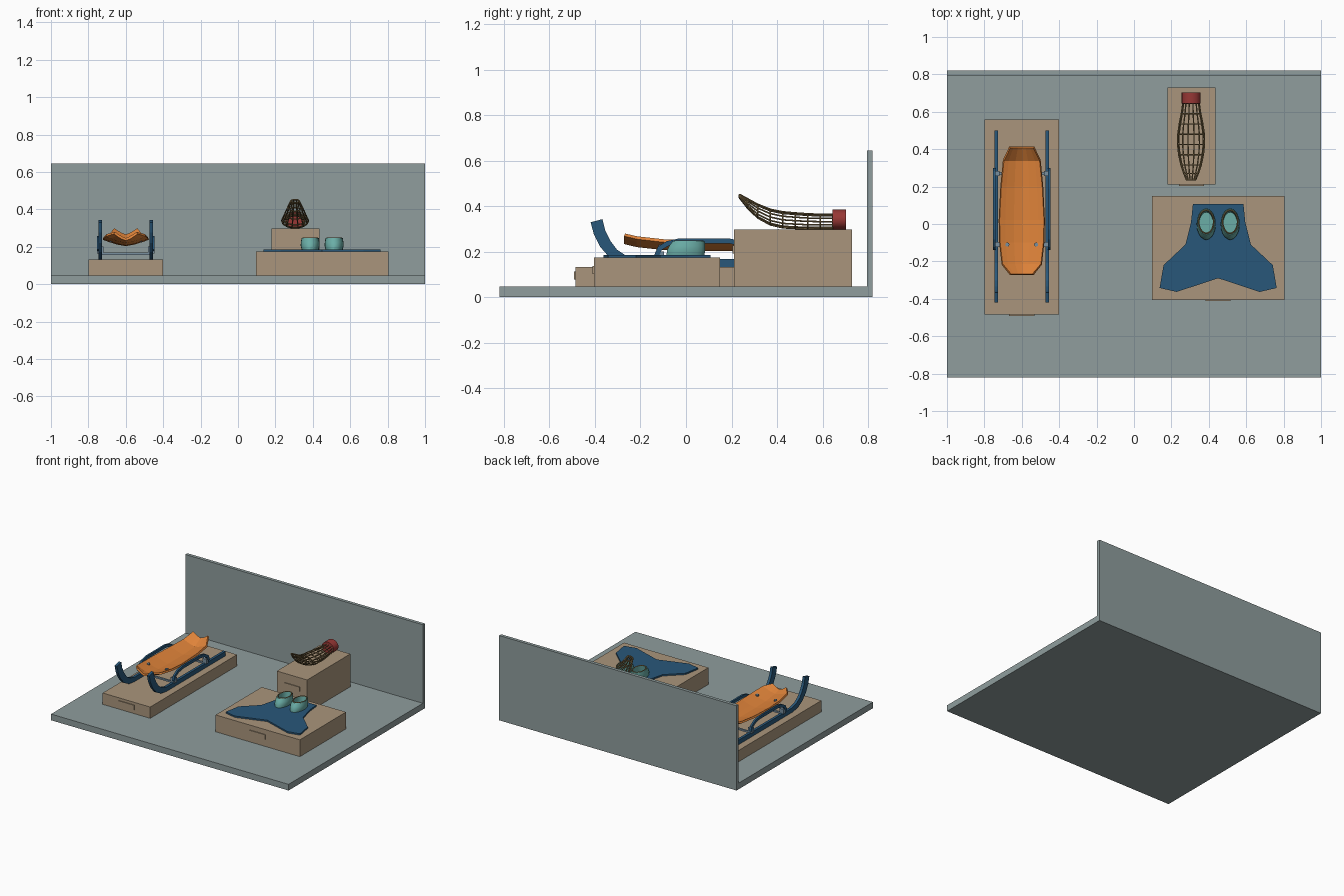
import bpy, bmesh
from math import sin, cos, pi
from mathutils import Vector

if "Cube" in bpy.data.objects:
    bpy.data.objects.remove(bpy.data.objects["Cube"])


def material(name, *rgb):
    col = [(c / 255) ** 2.2 for c in rgb] + [1]
    m = bpy.data.materials.new(name)
    m.use_nodes = True
    m.diffuse_color = col
    m.node_tree.nodes["Principled BSDF"].inputs["Base Color"].default_value = col
    return m


slate = material("slate", 142, 156, 156)
wood = material("pale wood", 168, 148, 123)
orange = material("orange", 222, 130, 60)
navy = material("navy", 45, 88, 121)
teal = material("teal", 106, 172, 165)
red = material("dark red", 150, 58, 56)
cane = material("cane", 128, 108, 72)
steel = material("steel blue", 120, 142, 158)


def mesh_object(name, verts, faces, mat, smooth=False):
    me = bpy.data.meshes.new(name)
    me.from_pydata(verts, [], faces)
    bm = bmesh.new()
    bm.from_mesh(me)
    bmesh.ops.recalc_face_normals(bm, faces=bm.faces)
    bm.to_mesh(me)
    bm.free()
    me.materials.append(mat)
    ob = bpy.data.objects.new(name, me)
    bpy.context.collection.objects.link(ob)
    if smooth:
        bpy.context.view_layer.objects.active = ob
        ob.select_set(True)
        bpy.ops.object.shade_smooth_by_angle()
        ob.select_set(False)
    return ob


def loft(name, rings, mat, smooth=False):
    """Skin a list of equal closed rings and cap both ends."""
    n = len(rings[0])
    faces = [[i * n + j, i * n + (j + 1) % n, (i + 1) * n + (j + 1) % n, (i + 1) * n + j]
             for i in range(len(rings) - 1) for j in range(n)]
    faces += [list(range(n)), [(len(rings) - 1) * n + j for j in range(n)]]
    return mesh_object(name, [p for r in rings for p in r], faces, mat, smooth)


def box(name, x, y, z, mat):
    return loft(name, [[(x[0], y[0], h), (x[1], y[0], h), (x[1], y[1], h), (x[0], y[1], h)]
                       for h in z], mat)


def strip(name, path, width, x, mat):
    """A flat bar that follows a path in the side plane; each point is (y, z, height)."""
    rings = []
    for i, (y, z, h) in enumerate(path):
        a, b = path[max(i - 1, 0)], path[min(i + 1, len(path) - 1)]
        t = Vector((b[0] - a[0], b[1] - a[1])).normalized() * h / 2
        w = width / 2
        rings.append([(x - w, y - t.y, z + t.x), (x + w, y - t.y, z + t.x),
                      (x + w, y + t.y, z - t.x), (x - w, y + t.y, z - t.x)])
    return loft(name, rings, mat)


def wire(name, lines, radius, mat, closed):
    cu = bpy.data.curves.new(name, "CURVE")
    cu.dimensions = "3D"
    cu.bevel_depth = radius
    cu.bevel_resolution = 0
    for pts in lines:
        s = cu.splines.new("POLY")
        s.points.add(len(pts) - 1)
        for p, co in zip(s.points, pts):
            p.co = (*co, 1)
        s.use_cyclic_u = closed
    cu.materials.append(mat)
    ob = bpy.data.objects.new(name, cu)
    bpy.context.collection.objects.link(ob)
    return ob


def oval(cx, cy, rx, ry, z, n=20):
    return [(cx + rx * cos(2 * pi * k / n), cy + ry * sin(2 * pi * k / n), z) for k in range(n)]


# Room
box("floor", (-1, 1), (-.82, .82), (0, .047), slate)
box("back_wall", (-1, 1), (.795, .82), (.047, .645), slate)

# Plinths with label plates
for name, x, y, top, label_z in (("sled", (-.8, -.4), (-.485, .56), .133, .095),
                                 ("fin", (.095, .805), (-.405, .15), .175, .12),
                                 ("basket", (.18, .435), (.21, .73), .297, .21)):
    box(name + "_plinth", x, y, (.047, top), wood)
    mid = (x[0] + x[1]) / 2
    box(name + "_label", (mid - .067, mid + .067), (y[0] - .006, y[0]),
        (label_z - .018, label_z + .018), wood)

# Sled runners, arched rails and brackets
SX = -.6
RUNNER = [(-.393, .336, .053), (-.38, .285, .053), (-.355, .235, .052), (-.318, .19, .048),
          (-.27, .162, .042), (-.21, .15, .034), (.5, .15, .034)]
RAIL = [(-.13, .18, .022), (-.115, .215, .022), (-.08, .236, .022), (-.03, .247, .022),
        (.19, .247, .022), (.24, .236, .022), (.275, .215, .022), (.29, .18, .022)]
for side, s in (("right", -1), ("left", 1)):
    strip(side + "_runner", RUNNER, .02, SX + s * .136, navy)
    strip(side + "_rail", RAIL, .014, SX + s * .147, navy)
    for part, y in (("front", -.11), ("rear", .27)):
        x = SX + s * .136
        box(f"{side}_{part}_bracket", (x - .017, x + .017), (y - .013, y + .013), (.163, .2), steel)
    # Bolts in the seat
    loft(side + "_bolt", [oval(SX + s * .077, -.11, .011, .011, z, 10) for z in (.225, .25)], steel)
for part, y in (("front", -.11), ("rear", .27)):
    box(part + "_crossbar", (SX - .136, SX + .136), (y - .007, y + .007), (.156, .168), steel)

# Sled seat: a dished shell, turned up at both ends (y, half width, height)
STATIONS = [(-.27, .06, .24), (-.215, .105, .227), (-.1, .118, .214), (.02, .121, .21),
            (.2, .112, .21), (.34, .098, .218), (.41, .064, .26)]
ACROSS = (-1, -.75, -.36, 0, .36, .75, 1)
n = len(ACROSS)
verts = [(SX + t * w, y, z + .034 * abs(t) ** 1.4) for y, w, z in STATIONS for t in ACROSS]
faces = [[i * n + j, i * n + j + 1, (i + 1) * n + j + 1, (i + 1) * n + j]
         for i in range(len(STATIONS) - 1) for j in range(n - 1)]
seat = mesh_object("sled_seat", verts, faces, orange)
solid = seat.modifiers.new("thickness", "SOLIDIFY")
solid.thickness = .014
solid.offset = 0

# Swim fin blade: half outline mirrored about its centre line
FX = .45
HALF = [(.135, .107), (.145, .01), (.175, -.11), (.292, -.22), (.313, -.342), (.222, -.363)]
outline = [(FX + x, y) for x, y in HALF] + [(FX, -.29)] + [(FX - x, y) for x, y in reversed(HALF)]
loft("fin_blade", [[(x, y, z) for x, y in outline] for z in (.175, .186)], navy)

# Foot pockets: hollow ovals that lean back from the toe, with a rim
for side, s in (("right", -1), ("left", 1)):
    x = FX + s * .064
    loft(side + "_foot_pocket",
         [oval(x, -.002, .046, .083, .186), oval(x, .0, .051, .084, .205),
          oval(x, .005, .05, .079, .225), oval(x, .012, .046, .07, .246),
          oval(x, .012, .037, .058, .246), oval(x, .003, .037, .06, .195)], teal, True)
    wire(side + "_pocket_rim", [oval(x, .012, .04, .062, .246)], .004, cane, True)

# Woven basket: hoops along a rising axis (y, half width, half height, centre height)
BX = .305
HOOPS = [(.235, .024, .008, .444), (.27, .039, .021, .412), (.315, .054, .031, .378),
         (.37, .066, .035, .352), (.425, .072, .036, .34), (.48, .071, .035, .336),
         (.535, .063, .034, .333), (.59, .052, .033, .332), (.645, .044, .033, .332)]
rings = [[(BX + a * cos(2 * pi * k / 14), y, z + b * sin(2 * pi * k / 14)) for k in range(14)]
         for y, a, b, z in HOOPS]
wire("basket_hoops", rings, .0035, cane, True)
wire("basket_ribs", [list(r) for r in zip(*rings)], .0035, cane, False)

# Basket collar
loft("basket_collar", [[(px, y, pz) for px, pz, _ in oval(BX, .341, .05, .044, 0, 20)]
                       for y in (.643, .702)], red, True)
